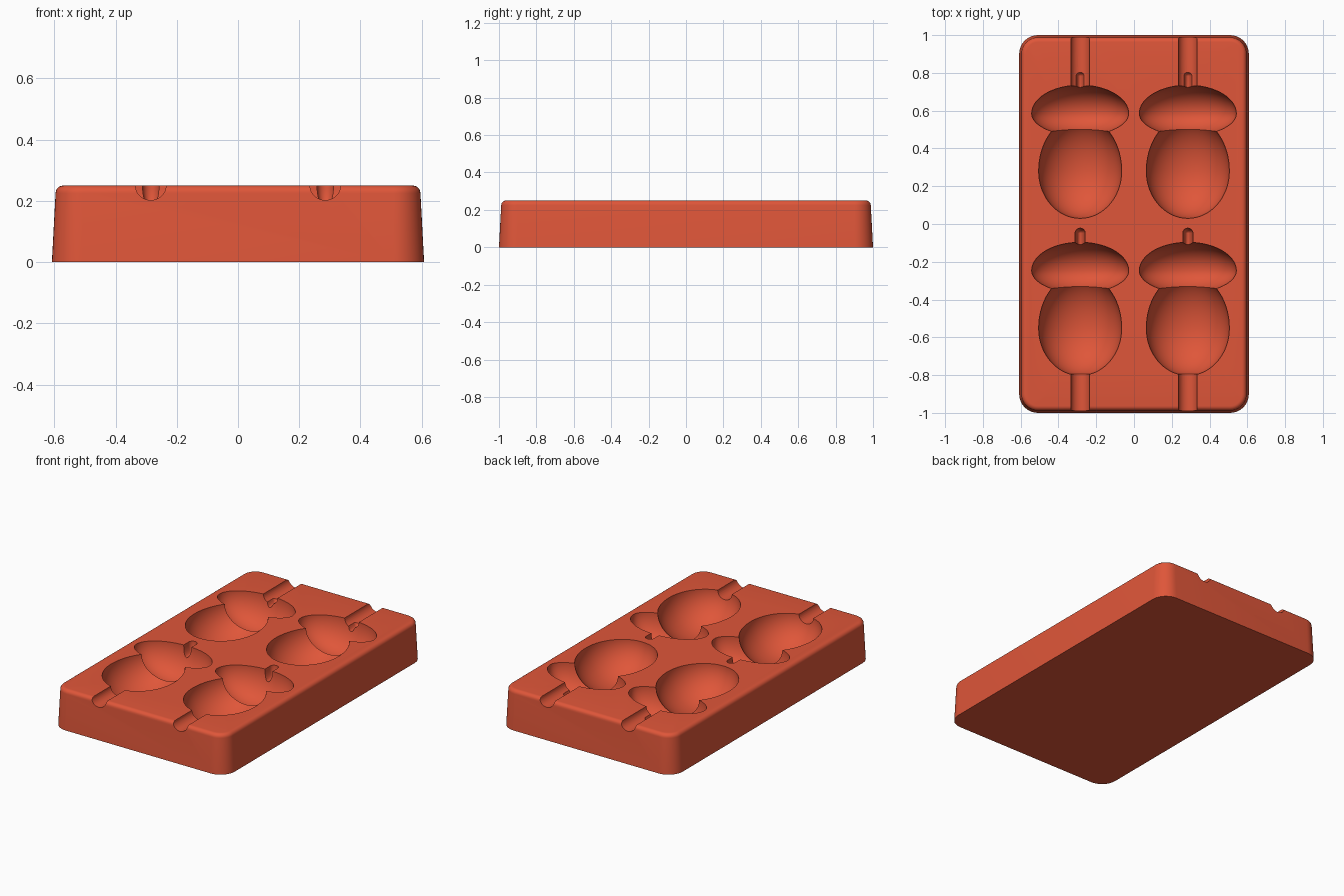
import bpy, bmesh, math

if "Cube" in bpy.data.objects:
    bpy.data.objects.remove(bpy.data.objects["Cube"], do_unlink=True)

clay = bpy.data.materials.new("terracotta red")
clay.use_nodes = True
colour = (0.74, 0.093, 0.041, 1)
clay.diffuse_color = colour
clay.node_tree.nodes["Principled BSDF"].inputs["Base Color"].default_value = colour

TOP = 0.25


def add_object(name, bm):
    bmesh.ops.recalc_face_normals(bm, faces=bm.faces)
    mesh = bpy.data.meshes.new(name)
    bm.to_mesh(mesh)
    bm.free()
    mesh.materials.append(clay)
    obj = bpy.data.objects.new(name, mesh)
    bpy.context.collection.objects.link(obj)
    return obj


def rounded_ring(bm, half_x, half_y, radius, z, steps=10):
    """One horizontal rounded rectangle of vertices."""
    ring = []
    for k, (sx, sy) in enumerate([(1, 1), (-1, 1), (-1, -1), (1, -1)]):
        for i in range(steps + 1):
            a = math.pi / 2 * (k + i / steps)
            ring.append(bm.verts.new((sx * (half_x - radius) + radius * math.cos(a),
                                      sy * (half_y - radius) + radius * math.sin(a), z)))
    return ring


def bridge(bm, a, b):
    n = len(a)
    for i in range(n):
        bm.faces.new((a[i], a[(i + 1) % n], b[(i + 1) % n], b[i]))


def lathe(name, profile, x, y, depth_scale, sides=64):
    """Turn (radius, y) points about a y axis lying in the top surface."""
    bm = bmesh.new()
    rings = []
    for r, py in profile:
        rings.append([bm.verts.new((x + r * math.cos(a), y + py,
                                    TOP + depth_scale * r * math.sin(a)))
                      for a in (2 * math.pi * (i + 0.5) / sides for i in range(sides))])
    for a, b in zip(rings, rings[1:]):
        bridge(bm, a, b)
    bm.faces.new(rings[0])
    bm.faces.new(rings[-1])
    obj = add_object(name, bm)
    obj.hide_render = True
    return obj


def arc(rx, low, high, middle, start, end, steps):
    """Egg outline with different half-lengths below and above its widest point."""
    points = []
    for i in range(steps + 1):
        t = math.radians(start + (end - start) * i / steps)
        length = high if t > 0 else low
        points.append((rx * math.cos(t), middle + length * math.sin(t)))
    return points


# Tray block: drafted sides, rounded corners and a rolled top edge
bm = bmesh.new()
roll = 0.025
rings = [rounded_ring(bm, 0.608, 1.0, 0.1, 0)]
for i in range(7):
    a = math.pi / 2 * i / 6
    inset = 0.012 + roll * (1 - math.cos(a))
    rings.append(rounded_ring(bm, 0.608 - inset, 1 - inset, 0.1 - inset,
                              TOP - roll + roll * math.sin(a)))
for a, b in zip(rings, rings[1:]):
    bridge(bm, a, b)
bm.faces.new(rings[0])
bm.faces.new(rings[-1])
tray = add_object("mould_tray", bm)

# Profiles of the acorn cavity, measured from the nut's tip
nut = arc(0.22, 0.25, 0.29, 0.25, -88, 88, 36)
cap = arc(0.257, 0.117, 0.15, 0.555, -60, 88, 32)
stem = [(0.027, 0.60)] + arc(0.027, 0.027, 0.027, 0.753, 0, 85, 8)
channel = [(0.05, 0), (0.05, 0.35)]

# Four acorn cavities, with stick channels at both ends
cutters = []
for x in (-0.285, 0.285):
    for y in (0.03, -0.802):
        cutters.append(lathe("nut_cutter", nut, x, y, 0.9))
        cutters.append(lathe("cap_cutter", cap, x, y, 0.72))
        cutters.append(lathe("stem_cutter", stem, x, y, 2.6, 32))
    cutters.append(lathe("back_channel_cutter", channel, x, 0.71, 0.95, 32))
    cutters.append(lathe("front_channel_cutter", channel, x, -1.1, 0.95, 32))

for cutter in cutters:
    cut = tray.modifiers.new(cutter.name, "BOOLEAN")
    cut.operation = "DIFFERENCE"
    cut.solver = "EXACT"
    cut.object = cutter

# Apply the cuts, then discard the cutters
bpy.context.view_layer.update()
evaluated = tray.evaluated_get(bpy.context.evaluated_depsgraph_get())
carved = bpy.data.meshes.new_from_object(evaluated)
tray.modifiers.clear()
tray.data = carved
for cutter in cutters:
    bpy.data.objects.remove(cutter, do_unlink=True)

bpy.ops.object.select_all(action="DESELECT")
tray.select_set(True)
bpy.context.view_layer.objects.active = tray
bpy.ops.object.shade_smooth_by_angle(angle=math.radians(30))
